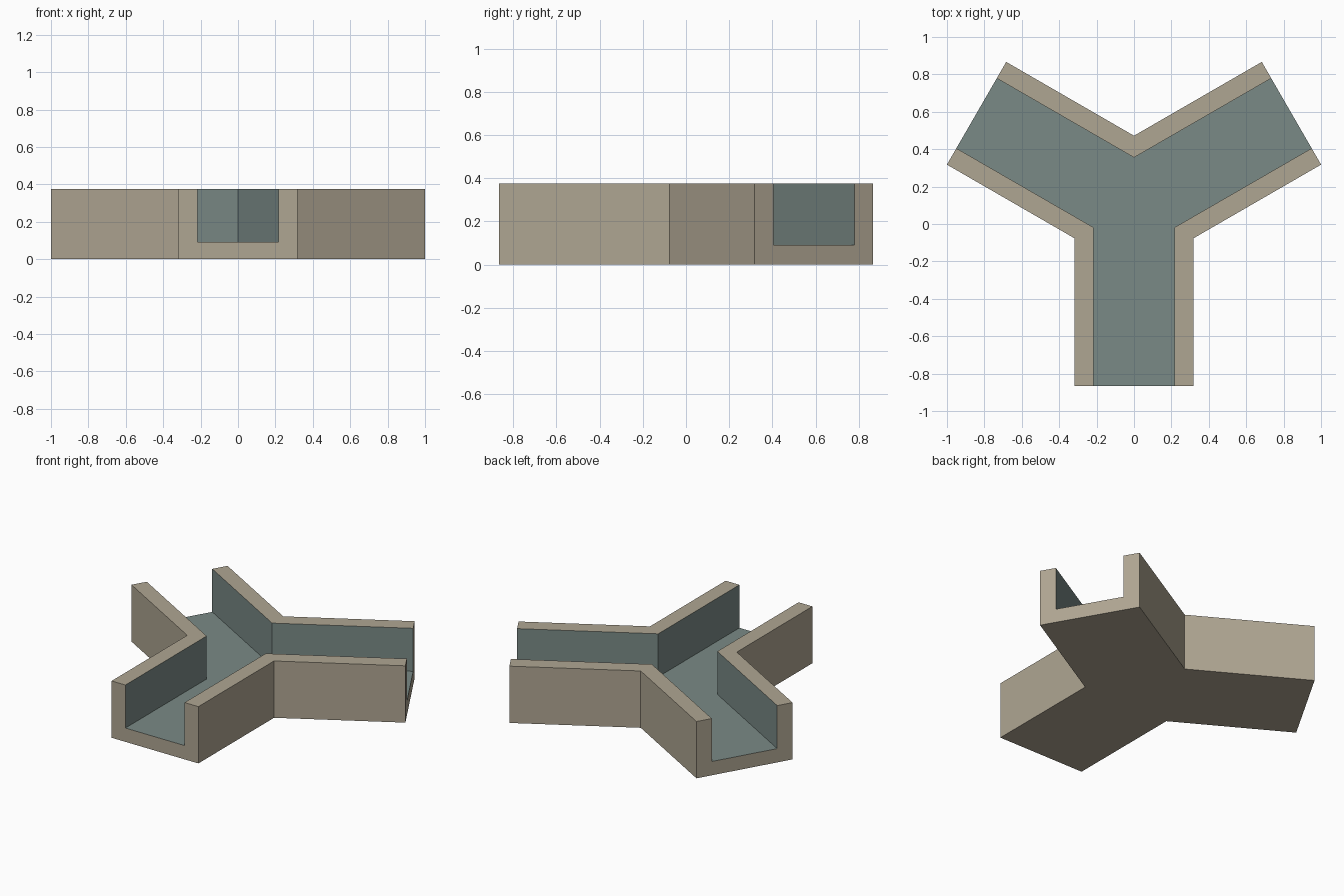
import bpy, bmesh
from math import sin, cos, radians, sqrt

if "Cube" in bpy.data.objects:
    bpy.data.objects.remove(bpy.data.objects["Cube"])

ARM = 0.972        # junction centre to arm end
CENTRE_Y = 0.106
OUTER = 0.317      # half width of the trough
INNER = 0.216      # half width of the channel
HEIGHT = 0.375
FLOOR = 0.091


def material(name, rgb):
    m = bpy.data.materials.new(name)
    m.diffuse_color = (*rgb, 1.0)
    m.use_nodes = True
    m.node_tree.nodes["Principled BSDF"].inputs["Base Color"].default_value = m.diffuse_color
    return m


def outline(half):
    """Y outline, per arm: right end corner, left end corner, notch to the next arm."""
    pts = []
    for deg in (-90, 30, 150):
        c, s = cos(radians(deg)), sin(radians(deg))
        for along, side in ((ARM, -half), (ARM, half), (half / sqrt(3), half)):
            pts.append((along * c - side * s, along * s + side * c + CENTRE_Y))
    return pts


bm = bmesh.new()


def ring(half, z):
    return [bm.verts.new((x, y, z)) for x, y in outline(half)]


base, top = ring(OUTER, 0), ring(OUTER, HEIGHT)
floor, lip = ring(INNER, FLOOR), ring(INNER, HEIGHT)


def face(verts, mat=0):
    bm.faces.new(verts).material_index = mat


# Underside and channel floor
face(base[::-1])
face(floor, 1)

for i in range(9):
    j = (i + 1) % 9
    if i % 3 == 0:
        # Open U-shaped arm end
        face([base[i], base[j], top[j], lip[j], floor[j], floor[i], lip[i], top[i]])
    else:
        # Outer wall, rim and channel wall
        face([base[i], base[j], top[j], top[i]])
        face([top[i], top[j], lip[j], lip[i]])
        face([lip[i], lip[j], floor[j], floor[i]], 1)

mesh = bpy.data.meshes.new("three_way_channel")
bm.to_mesh(mesh)
bm.free()
mesh.materials.append(material("tan stone", (0.43, 0.38, 0.29)))
mesh.materials.append(material("grey teal lining", (0.195, 0.255, 0.24)))
obj = bpy.data.objects.new("three_way_channel", mesh)
bpy.context.collection.objects.link(obj)
